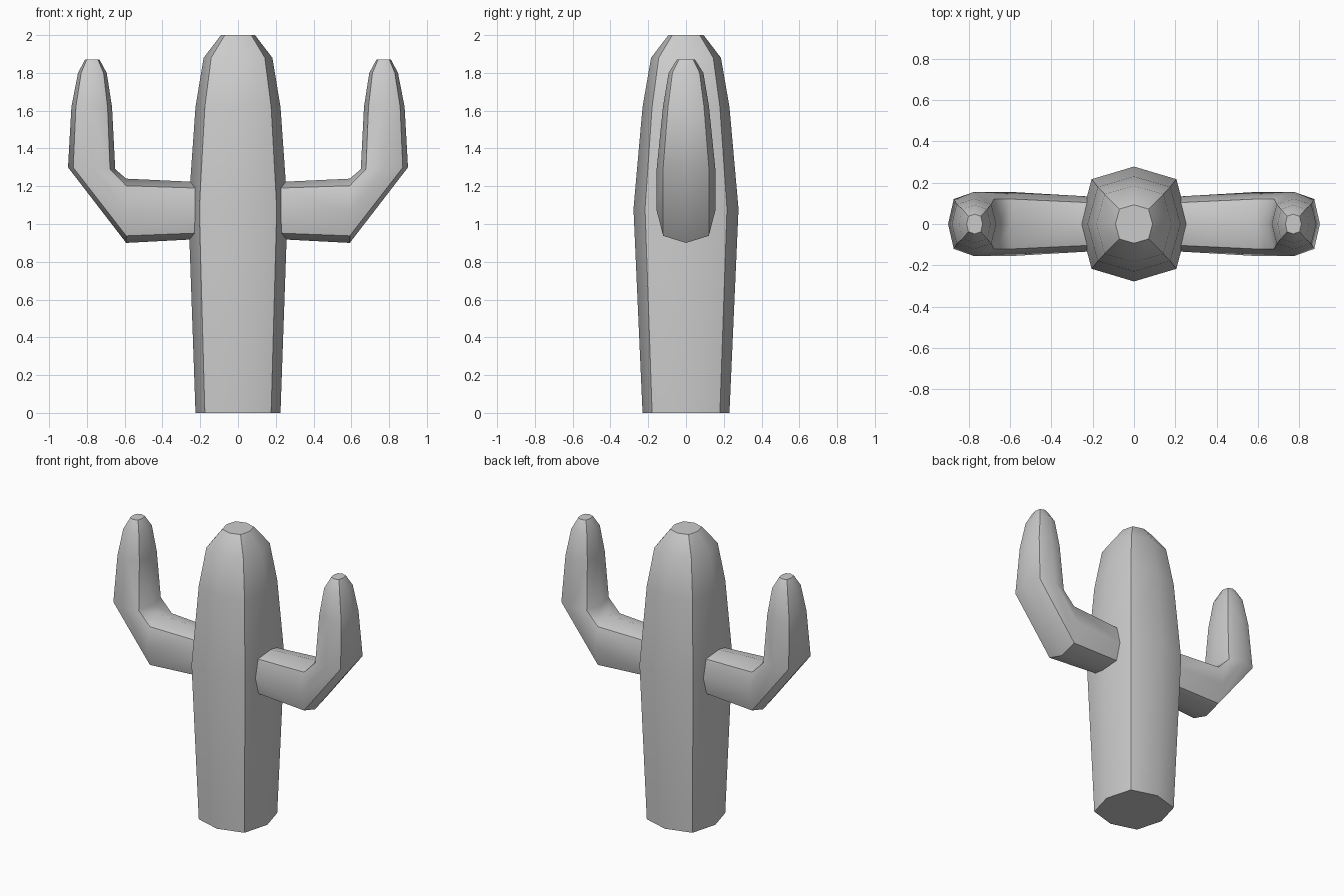
import bpy, bmesh, math
from mathutils import Vector

if "Cube" in bpy.data.objects:
    bpy.data.objects.remove(bpy.data.objects["Cube"])

# Slightly squared octagon: corners on the axes and fuller diagonals
D = 0.78
OCTAGON = [(1, 0), (D, D), (0, 1), (-D, D), (-1, 0), (-D, -D), (0, -1), (D, -D)]


def loft(name, rings, cap_start):
    """Skin a list of equal-length rings and cap the ends."""
    bm = bmesh.new()
    loops = [[bm.verts.new(p) for p in ring] for ring in rings]
    for a, b in zip(loops, loops[1:]):
        for i in range(8):
            j = (i + 1) % 8
            bm.faces.new((a[i], a[j], b[j], b[i]))
    bm.faces.new(loops[-1])
    if cap_start:
        bm.faces.new(loops[0])
    bmesh.ops.recalc_face_normals(bm, faces=bm.faces)
    mesh = bpy.data.meshes.new(name)
    bm.to_mesh(mesh)
    bm.free()
    mesh.shade_smooth()
    mesh.set_sharp_from_angle(angle=math.radians(45))
    obj = bpy.data.objects.new(name, mesh)
    bpy.context.collection.objects.link(obj)
    return obj


# Trunk: height, half width, half depth
trunk = [(0, 0.225, 0.23), (1.08, 0.263, 0.278), (1.62, 0.225, 0.23),
         (1.88, 0.182, 0.185), (2.0, 0.09, 0.093)]
loft("trunk", [[(u * rx, v * ry, z) for u, v in OCTAGON] for z, rx, ry in trunk], True)

# Arm: outer point, inner point (x, z) and half depth of each section
arm = [((0.25, 0.918), (0.25, 1.224), 0.133),
       ((0.592, 0.90), (0.592, 1.24), 0.155),
       ((0.90, 1.30), (0.65, 1.29), 0.155),
       ((0.882, 1.62), (0.667, 1.62), 0.122),
       ((0.847, 1.80), (0.695, 1.80), 0.092),
       ((0.81, 1.87), (0.733, 1.87), 0.048)]
rings = []
for outer, inner, depth in arm:
    o, i = Vector((outer[0], 0, outer[1])), Vector((inner[0], 0, inner[1]))
    mid, half = (o + i) / 2, (o - i) / 2
    rings.append([mid + half * u + Vector((0, depth * v, 0)) for u, v in OCTAGON])

# Root follows the trunk surface, sunk in slightly
for p in rings[0]:
    p.x = 0.25 - 0.27 * abs(p.y)

arms = loft("arms", rings, True)
arms.modifiers.new("Mirror", 'MIRROR').use_axis[0] = True
